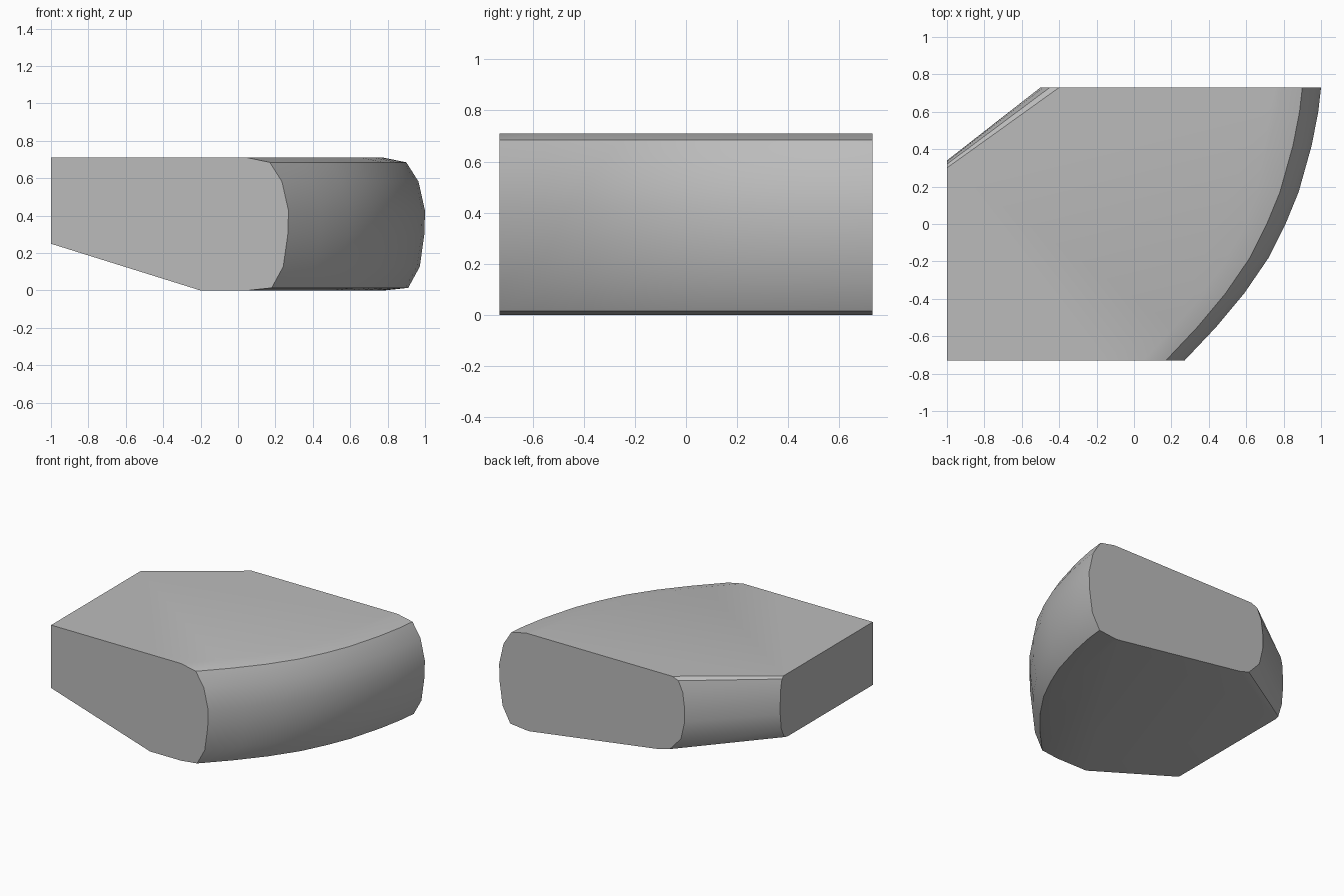
import bpy
import bmesh
import math

cube = bpy.data.objects.get("Cube")
if cube:
    bpy.data.objects.remove(cube, do_unlink=True)

DEPTH, TOP = 0.73, 0.71

# Plan of the rounded side, from front to back, at its widest
CURVE = [(0.27, -DEPTH), (0.44, -0.55), (0.59, -0.37), (0.72, -0.18), (0.81, 0.0),
         (0.88, 0.17), (0.95, 0.42), (0.985, 0.6), (1.0, DEPTH)]

# Height share, inset of the rounded side, inset of the cut corner
LEVELS = [(0, 0.22, 0.2), (0.02, 0.09, 0.12), (0.18, 0.028, 0.03), (0.42, 0.004, 0),
          (0.6, 0, 0), (0.82, 0.035, 0.015), (0.965, 0.1, 0.05), (1, 0.22, 0.1)]


def underside(x, y):
    """Height of the sloping underside, which rises left of a slanted crease."""
    crease = -0.2 + 0.95 * (y + DEPTH) / (2 * DEPTH)
    return max(0, 0.25 * (crease - x) / (crease + 1))


def ring(share, inset, cut):
    """One closed outline of the stone."""
    plan = [(-1, -DEPTH), (-0.2, -DEPTH)]
    plan += [(x - inset, y) for x, y in CURVE]
    plan += [(0.75, DEPTH), (cut - 0.5, DEPTH), (-1, 0.34 - 0.4 * cut)]
    points = []
    for x, y in plan:
        low = underside(x, y)
        points.append((x, y, low + (TOP - low) * share))
    return points


# Stone block: stacked outlines joined by walls
bm = bmesh.new()
rings = [[bm.verts.new(p) for p in ring(*level)] for level in LEVELS]
count = len(rings[0])
for low, high in zip(rings, rings[1:]):
    for i in range(count):
        j = (i + 1) % count
        bm.faces.new((low[i], low[j], high[j], high[i]))

# Flat top, and the underside split along its crease
bm.faces.new(rings[-1])
base = rings[0]
crease_back = count - 3
bm.faces.new(base[1:crease_back + 1])
bm.faces.new(base[:2] + base[crease_back:])
bmesh.ops.recalc_face_normals(bm, faces=bm.faces)

mesh = bpy.data.meshes.new("stone_block")
bm.to_mesh(mesh)
bm.free()

# Grey stone material
grey = (0.5, 0.5, 0.5, 1)
material = bpy.data.materials.new("grey_stone")
material.use_nodes = True
material.diffuse_color = grey
material.node_tree.nodes["Principled BSDF"].inputs["Base Color"].default_value = grey
mesh.materials.append(material)

stone = bpy.data.objects.new("stone_block", mesh)
bpy.context.collection.objects.link(stone)
bpy.context.view_layer.objects.active = stone
stone.select_set(True)
bpy.ops.object.shade_smooth_by_angle(angle=math.radians(35))
